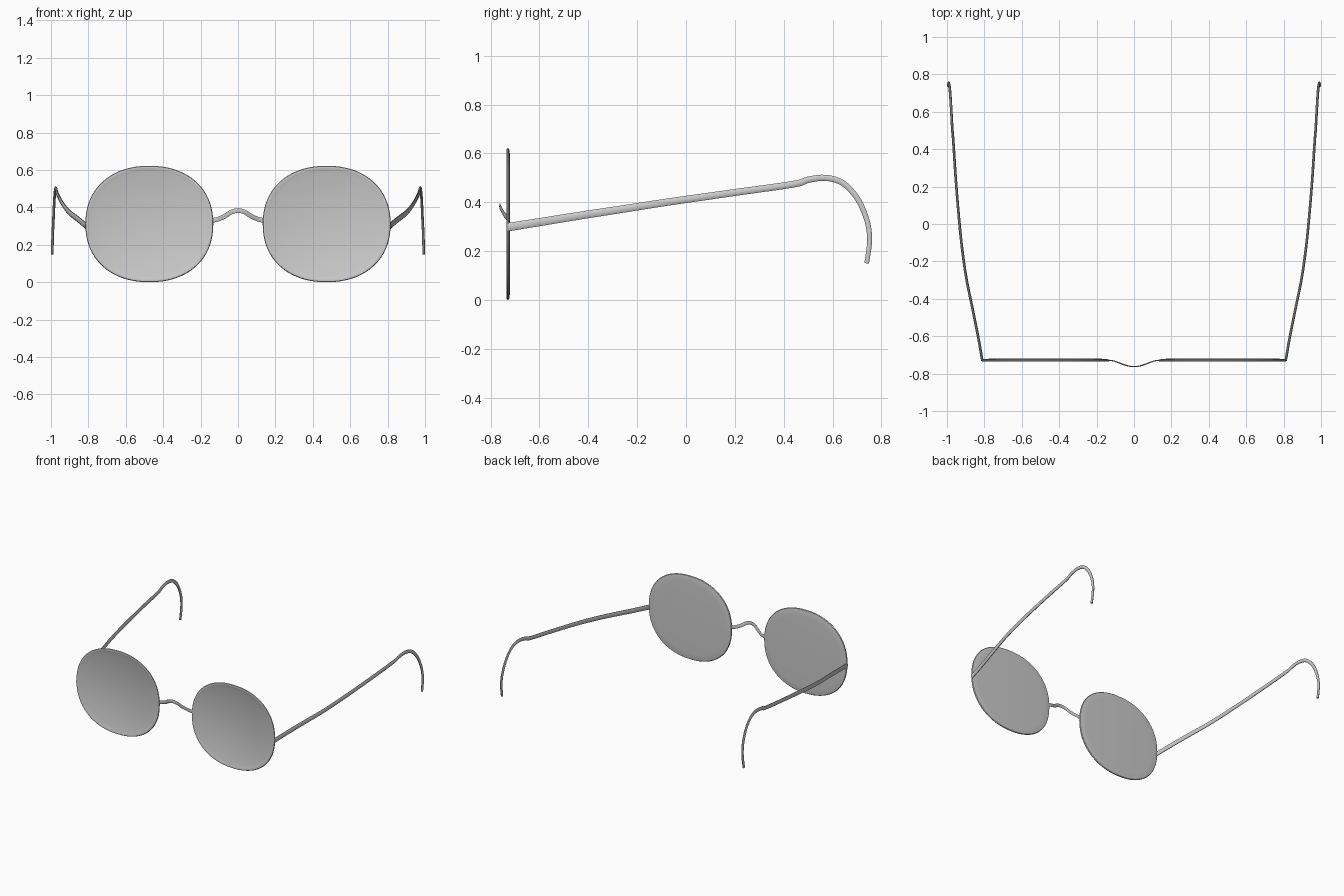
import bpy, bmesh, math
from mathutils import Vector

cube = bpy.data.objects.get("Cube")
if cube:
    bpy.data.objects.remove(cube, do_unlink=True)

grey = bpy.data.materials.new("plain grey")
grey.use_nodes = True
GREY = (0.6, 0.6, 0.6, 1)
grey.diffuse_color = GREY
grey.node_tree.nodes["Principled BSDF"].inputs["Base Color"].default_value = GREY


def finish(bm, name):
    """Turn a bmesh into a smooth shaded grey object."""
    bmesh.ops.recalc_face_normals(bm, faces=bm.faces)
    mesh = bpy.data.meshes.new(name)
    bm.to_mesh(mesh)
    bm.free()
    mesh.materials.append(grey)
    obj = bpy.data.objects.new(name, mesh)
    bpy.context.collection.objects.link(obj)
    bpy.ops.object.select_all(action="DESELECT")
    obj.select_set(True)
    bpy.context.view_layer.objects.active = obj
    bpy.ops.object.shade_smooth_by_angle(angle=math.radians(35))


def skin(bm, rings):
    """Join closed rings of points into a capped skin."""
    loops = [[bm.verts.new(p) for p in ring] for ring in rings]
    n = len(loops[0])
    for a, b in zip(loops, loops[1:]):
        for i in range(n):
            j = (i + 1) % n
            bm.faces.new((a[i], a[j], b[j], b[i]))
    bm.faces.new(loops[0])
    bm.faces.new(loops[-1][::-1])


def smooth_path(points, steps=5):
    """Catmull-Rom curve through the points."""
    p = [Vector(q) for q in points]
    p = [2 * p[0] - p[1]] + p + [2 * p[-1] - p[-2]]
    out = []
    for a, b, c, d in zip(p, p[1:], p[2:], p[3:]):
        for k in range(steps):
            t = k / steps
            out.append(0.5 * (2 * b + (c - a) * t + (2 * a - 5 * b + 4 * c - d) * t ** 2
                              + (3 * b - a - 3 * c + d) * t ** 3))
    return out + [p[-2]]


def sweep(name, path, side, thick, tall_start, tall_end, sides=10):
    """Sweep an oval, thin along the side axis, with tapering height."""
    rings = []
    last = len(path) - 1
    for i, p in enumerate(path):
        t = (path[min(i + 1, last)] - path[max(i - 1, 0)]).normalized()
        s = (side - t * side.dot(t)).normalized()
        up = t.cross(s)
        tall = tall_start + (tall_end - tall_start) * i / last
        rings.append([p + s * thick * math.cos(a) + up * tall * math.sin(a)
                      for a in (math.tau * k / sides for k in range(sides))])
    bm = bmesh.new()
    skin(bm, rings)
    finish(bm, name)


def lens_ring(sx, inset, y, count=64):
    """Rounded, slightly squarish oval outline."""
    ring = []
    for k in range(count):
        a = math.tau * k / count
        c, s = math.cos(a), math.sin(a)
        e = 2 / 2.2
        ring.append((sx * 0.474 + (0.342 - inset) * math.copysign(abs(c) ** e, c), y,
                     0.311 + (0.311 - inset) * math.copysign(abs(s) ** e, s)))
    return ring


# Lens profile from back to front: dished pane with a raised rim
LENS = [(0.05, -0.720), (0.025, -0.721), (0.004, -0.724), (0, -0.729),
        (0.003, -0.734), (0.010, -0.735), (0.016, -0.734), (0.038, -0.726)]

# Temple arm: straight run, then the ear hook
TEMPLE = [(0.811, -0.73, 0.298), (0.832, -0.61, 0.317), (0.868, -0.43, 0.346),
          (0.898, -0.28, 0.369), (0.925, -0.08, 0.400), (0.950, 0.20, 0.440),
          (0.966, 0.44, 0.474), (0.971, 0.50, 0.492), (0.975, 0.57, 0.500),
          (0.979, 0.64, 0.480), (0.983, 0.70, 0.418), (0.987, 0.74, 0.330),
          (0.991, 0.752, 0.245), (0.993, 0.740, 0.150)]

for label, sx in (("left", 1), ("right", -1)):
    bm = bmesh.new()
    skin(bm, [lens_ring(sx, inset, y) for inset, y in LENS])
    finish(bm, label + "_lens")
    arm = smooth_path([(sx * x, y, z) for x, y, z in TEMPLE])
    sweep(label + "_temple", arm, Vector((1, 0, 0)), 0.007, 0.018, 0.010)

# Nose bridge: thin arched ribbon
half = [(0.15, -0.727, 0.329), (0.11, -0.732, 0.336), (0.07, -0.746, 0.353),
        (0.035, -0.758, 0.375)]
bridge = [(-x, y, z) for x, y, z in half] + [(0, -0.762, 0.383)] + half[::-1]
sweep("bridge", smooth_path(bridge), Vector((0, 1, 0)), 0.003, 0.013, 0.013)
